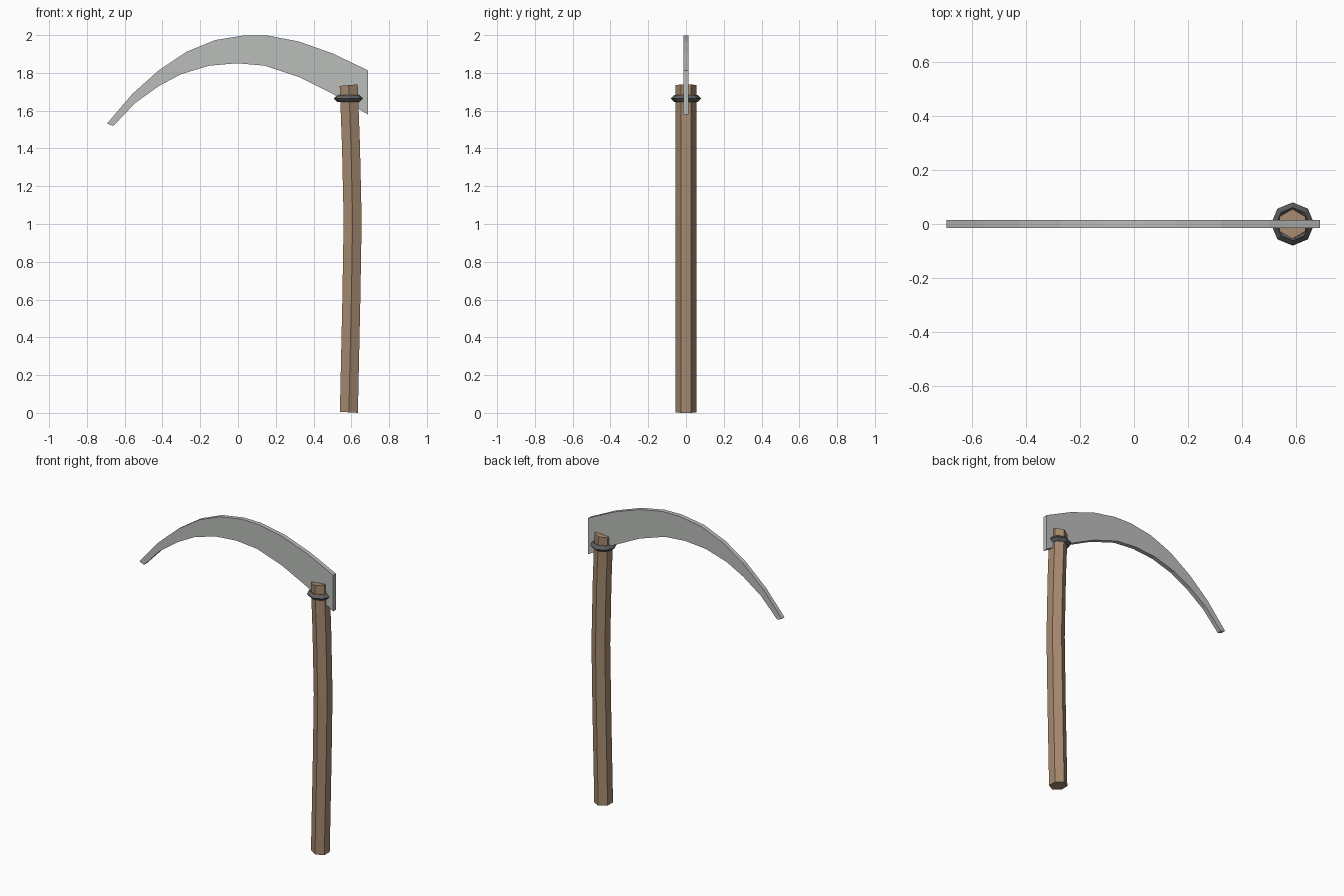
import bpy, bmesh, math

if "Cube" in bpy.data.objects:
    bpy.data.objects.remove(bpy.data.objects["Cube"])


def material(name, rgb):
    m = bpy.data.materials.new(name)
    m.diffuse_color = (*rgb, 1)
    m.use_nodes = True
    m.node_tree.nodes["Principled BSDF"].inputs["Base Color"].default_value = m.diffuse_color
    return m


def add_object(name, bm, mat):
    bmesh.ops.recalc_face_normals(bm, faces=bm.faces)
    me = bpy.data.meshes.new(name)
    bm.to_mesh(me)
    bm.free()
    me.materials.append(mat)
    ob = bpy.data.objects.new(name, me)
    bpy.context.collection.objects.link(ob)
    return ob


def bridge(bm, rings, closed=False):
    """Join successive vertex loops; cap the ends unless closed."""
    pairs = list(zip(rings, rings[1:]))
    if closed:
        pairs.append((rings[-1], rings[0]))
    for a, b in pairs:
        n = len(a)
        for i in range(n):
            j = (i + 1) % n
            bm.faces.new((a[i], a[j], b[j], b[i]))
    if not closed:
        bm.faces.new(rings[0])
        bm.faces.new(rings[-1])


steel = material("blade steel", (0.50, 0.515, 0.50))
wood = material("handle wood", (0.38, 0.255, 0.16))
iron = material("collar iron", (0.11, 0.11, 0.115))

# Handle: six-sided shaft with a gentle bow
bm = bmesh.new()
rings = []
for cx, z in [(0.587, 0.003), (0.600, 0.60), (0.607, 1.02), (0.598, 1.42), (0.586, 1.735)]:
    slope = {0.003: -0.02, 1.735: 0.03}.get(z, 0)
    ring = []
    for i in range(6):
        a = math.radians(30 + 60 * i)
        dx = 0.055 * math.cos(a)
        ring.append(bm.verts.new((cx + dx, 0.055 * math.sin(a), max(0, z + dx * slope * 3))))
    rings.append(ring)
bridge(bm, rings)
add_object("handle", bm, wood)

# Collar: eight-sided ring with a diamond cross-section
bm = bmesh.new()
rings = []
for i in range(8):
    a = math.radians(45 * i)
    ring = []
    for r, z in [(0.080, 0), (0.061, 0.019), (0.042, 0), (0.061, -0.019)]:
        ring.append(bm.verts.new((0.587 + r * math.cos(a), r * math.sin(a), 1.664 + z)))
    rings.append(ring)
bridge(bm, rings, closed=True)
add_object("collar", bm, iron)

# Blade: curved plate swept between its outer and inner edges
outer = [(-0.693, 1.532), (-0.56, 1.688), (-0.418, 1.815), (-0.27, 1.913), (-0.12, 1.974),
         (0.037, 1.999), (0.16, 1.997), (0.323, 1.966), (0.503, 1.902), (0.688, 1.813)]
inner = [(-0.66, 1.519), (-0.545, 1.640), (-0.42, 1.730), (-0.30, 1.794), (-0.153, 1.838),
         (-0.005, 1.851), (0.143, 1.838), (0.323, 1.778), (0.503, 1.688), (0.688, 1.580)]
T = 0.014
bm = bmesh.new()
rings = [[bm.verts.new(p) for p in ((xo, -T, zo), (xo, T, zo), (xi, T, zi), (xi, -T, zi))]
         for (xo, zo), (xi, zi) in zip(outer, inner)]
bridge(bm, rings)
add_object("blade", bm, steel)
